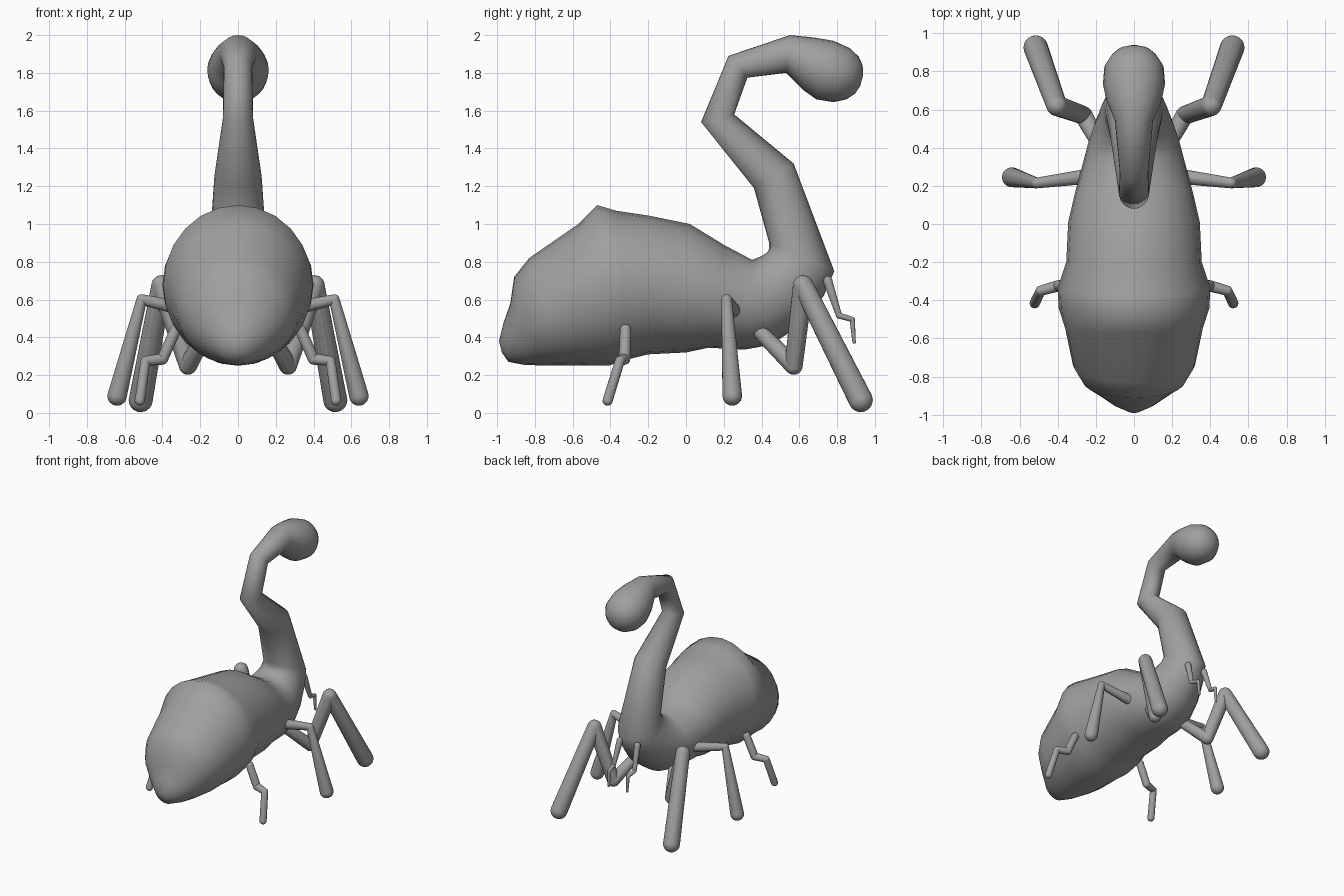
import bpy, bmesh, math
from mathutils import Vector

# Dark grey for the whole creature
grey = bpy.data.materials.new("dark_grey")
grey.diffuse_color = (0.35, 0.35, 0.35, 1)


def finish(bm, name):
    bmesh.ops.recalc_face_normals(bm, faces=bm.faces)
    for f in bm.faces:
        f.smooth = True
    me = bpy.data.meshes.new(name)
    bm.to_mesh(me)
    bm.free()
    me.materials.append(grey)
    ob = bpy.data.objects.new(name, me)
    bpy.context.collection.objects.link(ob)
    return ob


def loft(name, rings, sides=24):
    """Elliptical rings, each spanned by its upper and lower (y, z) point and half width."""
    bm = bmesh.new()
    loops = []
    for y1, z1, y2, z2, w in rings:
        top, low = Vector((0, y1, z1)), Vector((0, y2, z2))
        c, d = (top + low) / 2, (top - low) / 2
        loops.append([bm.verts.new(c + d * math.cos(a) + Vector((w * math.sin(a), 0, 0)))
                      for a in (2 * math.pi * i / sides for i in range(sides))])
    for a, b in zip(loops, loops[1:]):
        for i in range(sides):
            j = (i + 1) % sides
            bm.faces.new((a[i], a[j], b[j], b[i]))
    bm.faces.new(loops[0])
    bm.faces.new(loops[-1])
    return finish(bm, name)


def limb(name, joints, side):
    """Chain of tapered capsules; joints are (x, y, z, radius)."""
    out = bmesh.new()
    for p, q in zip(joints, joints[1:]):
        bm = bmesh.new()
        for x, y, z, r in (p, q):
            s = bmesh.ops.create_icosphere(bm, subdivisions=3, radius=r)
            bmesh.ops.translate(bm, verts=s["verts"], vec=(side * x, y, z))
        bmesh.ops.delete(bm, geom=bm.edges[:], context='EDGES_FACES')
        bmesh.ops.convex_hull(bm, input=bm.verts[:])
        loose = [v for v in bm.verts if not v.link_faces]
        bmesh.ops.delete(bm, geom=loose, context='VERTS')
        tmp = bpy.data.meshes.new("segment")
        bm.to_mesh(tmp)
        bm.free()
        out.from_mesh(tmp)
        bpy.data.meshes.remove(tmp)
    return finish(out, name)


# Abdomen, thorax, bent neck and round head as one continuous skin
loft("body_neck_head", [
    (-0.99, 0.38, -0.975, 0.32, 0.03),
    (-0.965, 0.48, -0.94, 0.27, 0.10),
    (-0.93, 0.58, -0.86, 0.255, 0.18),
    (-0.91, 0.72, -0.75, 0.25, 0.265),
    (-0.83, 0.82, -0.65, 0.25, 0.32),
    (-0.57, 1.00, -0.53, 0.25, 0.36),
    (-0.47, 1.10, -0.41, 0.25, 0.395),
    (-0.37, 1.07, -0.30, 0.285, 0.40),
    (-0.20, 1.045, -0.20, 0.31, 0.355),
    (0.02, 1.00, 0.00, 0.32, 0.345),
    (0.20, 0.89, 0.12, 0.345, 0.31),
    (0.35, 0.81, 0.31, 0.335, 0.265),
    (0.40, 0.83, 0.45, 0.36, 0.24),
    (0.43, 0.85, 0.60, 0.46, 0.21),
    (0.44, 0.87, 0.73, 0.62, 0.175),
    (0.44, 0.90, 0.785, 0.75, 0.155),
    (0.36, 1.19, 0.57, 1.32, 0.125),
    (0.08, 1.54, 0.255, 1.58, 0.08),
    (0.225, 1.89, 0.325, 1.775, 0.075),
    (0.55, 2.00, 0.53, 1.80, 0.10),
    (0.68, 1.987, 0.62, 1.71, 0.145),
    (0.78, 1.97, 0.69, 1.66, 0.163),
    (0.87, 1.93, 0.78, 1.645, 0.155),
    (0.915, 1.885, 0.85, 1.66, 0.118),
    (0.935, 1.84, 0.895, 1.69, 0.08),
    (0.938, 1.79, 0.922, 1.73, 0.03),
])

# Legs and feelers, one of each per side
limbs = {
    "long_leg": [(0.17, 0.40, 0.42, 0.04), (0.265, 0.57, 0.25, 0.048),
                 (0.405, 0.62, 0.675, 0.054), (0.515, 0.925, 0.068, 0.064)],
    "middle_leg": [(0.24, 0.25, 0.54, 0.04), (0.51, 0.215, 0.60, 0.028),
                   (0.64, 0.245, 0.09, 0.052)],
    "small_leg": [(0.33, -0.32, 0.44, 0.03), (0.40, -0.325, 0.285, 0.03),
                  (0.49, -0.35, 0.275, 0.026), (0.52, -0.415, 0.065, 0.027)],
    "feeler": [(0.08, 0.75, 0.70, 0.025), (0.095, 0.81, 0.515, 0.016),
               (0.085, 0.88, 0.495, 0.014), (0.085, 0.89, 0.375, 0.009)],
}
for name, joints in limbs.items():
    for side, label in ((1, "right"), (-1, "left")):
        limb(f"{name}_{label}", joints, side)
